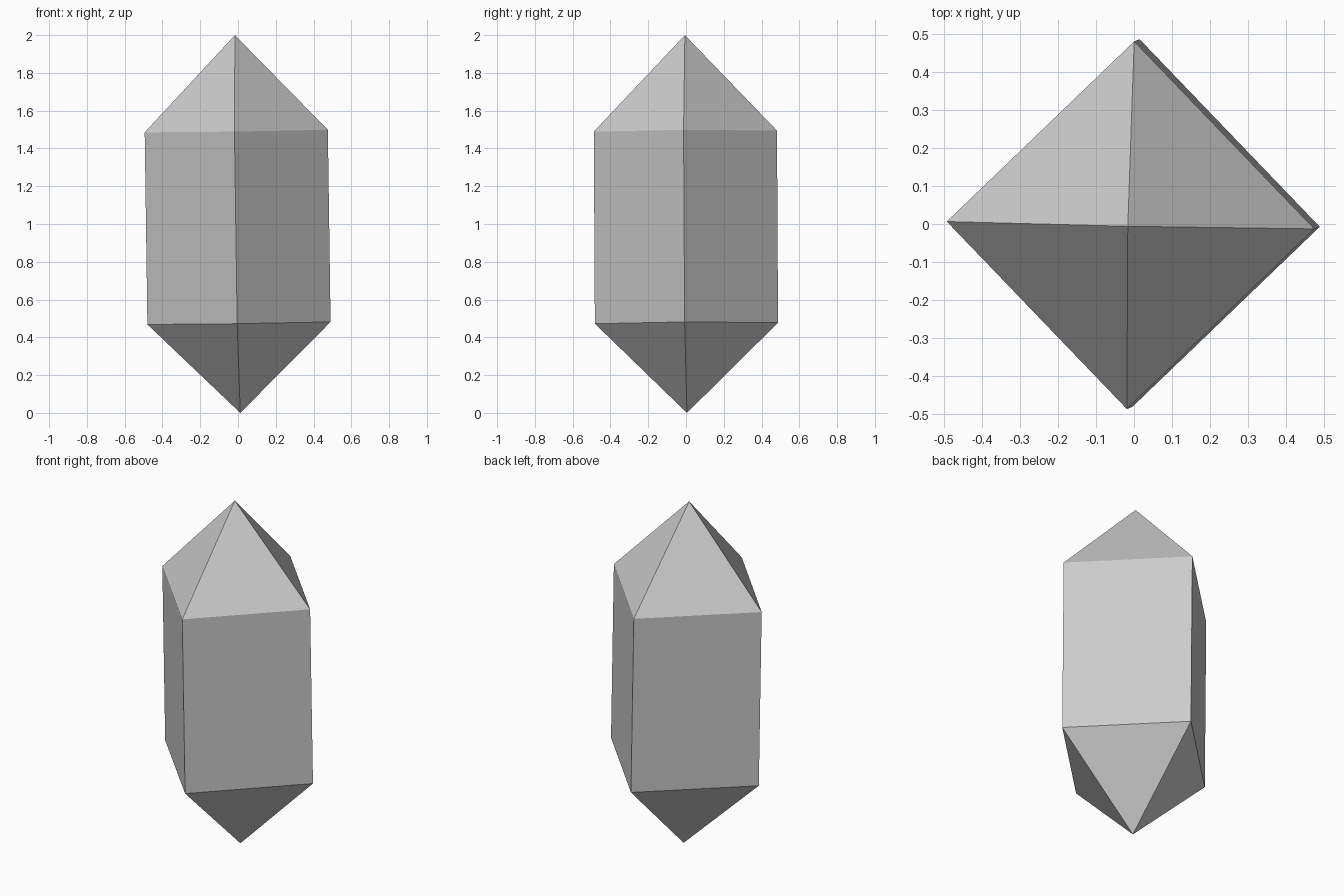
import bpy, bmesh
from math import sin, cos, pi
from mathutils import Matrix

if "Cube" in bpy.data.objects:
    bpy.data.objects.remove(bpy.data.objects["Cube"])

RADIUS, SIDES = 0.485, 4
RINGS = (0.475, 1.492)      # heights of the two shoulders
HEIGHT = 2.0

bm = bmesh.new()

# prism shoulders
rings = []
for z in RINGS:
    rings.append([bm.verts.new((RADIUS * cos(2 * pi * i / SIDES),
                                RADIUS * sin(2 * pi * i / SIDES), z))
                  for i in range(SIDES)])
bottom = bm.verts.new((0, 0, 0))
top = bm.verts.new((0, 0, HEIGHT))

# flat sides plus the pointed ends
low, high = rings
for i in range(SIDES):
    j = (i + 1) % SIDES
    bm.faces.new((low[i], low[j], high[j], high[i]))
    bm.faces.new((high[i], high[j], top))
    bm.faces.new((low[j], low[i], bottom))

# slight natural lean and twist
lean = (Matrix.Translation((0.012, 0.005, 0))
        @ Matrix.Rotation(-0.0142, 4, 'Y')
        @ Matrix.Rotation(0.0055, 4, 'X')
        @ Matrix.Rotation(-0.02, 4, 'Z'))
bm.transform(lean)
bmesh.ops.recalc_face_normals(bm, faces=bm.faces)

mesh = bpy.data.meshes.new("crystal")
bm.to_mesh(mesh)
bm.free()
bpy.context.collection.objects.link(bpy.data.objects.new("crystal", mesh))
